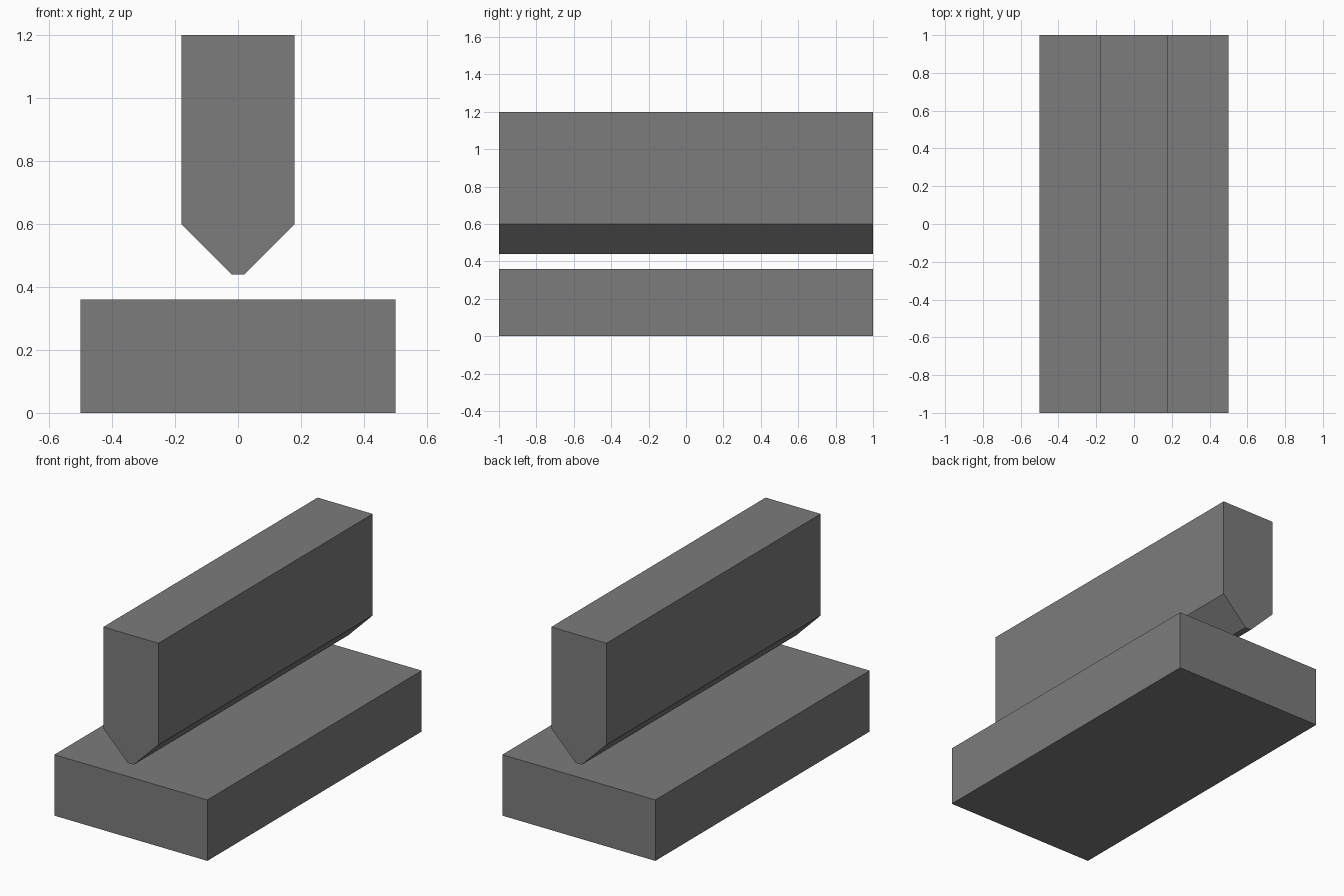
import bpy, bmesh

if "Cube" in bpy.data.objects:
    bpy.data.objects.remove(bpy.data.objects["Cube"])

steel = bpy.data.materials.new("grey steel")
steel.diffuse_color = (0.2, 0.2, 0.2, 1)
steel.use_nodes = True
steel.node_tree.nodes["Principled BSDF"].inputs["Base Color"].default_value = steel.diffuse_color


def extrude_profile(name, points, half_length=1.0):
    """Extrude an x-z profile along y, centred on y = 0."""
    bm = bmesh.new()
    face = bm.faces.new([bm.verts.new((x, -half_length, z)) for x, z in points])
    result = bmesh.ops.extrude_face_region(bm, geom=[face])
    verts = [v for v in result["geom"] if isinstance(v, bmesh.types.BMVert)]
    bmesh.ops.translate(bm, verts=verts, vec=(0, 2 * half_length, 0))
    bmesh.ops.recalc_face_normals(bm, faces=bm.faces)
    mesh = bpy.data.meshes.new(name)
    bm.to_mesh(mesh)
    bm.free()
    mesh.materials.append(steel)
    obj = bpy.data.objects.new(name, mesh)
    bpy.context.collection.objects.link(obj)
    return obj


def mirrored(right_side):
    """Complete a right-hand half profile with its mirror image."""
    return right_side + [(-x, z) for x, z in reversed(right_side)]


# Flat base block
extrude_profile("base_block", mirrored([(0.5, 0.0), (0.5, 0.36)]))

# Upper blade, tapering to a narrow flat tip
extrude_profile("upper_blade", mirrored([(0.02, 0.44), (0.18, 0.60), (0.18, 1.20)]))
